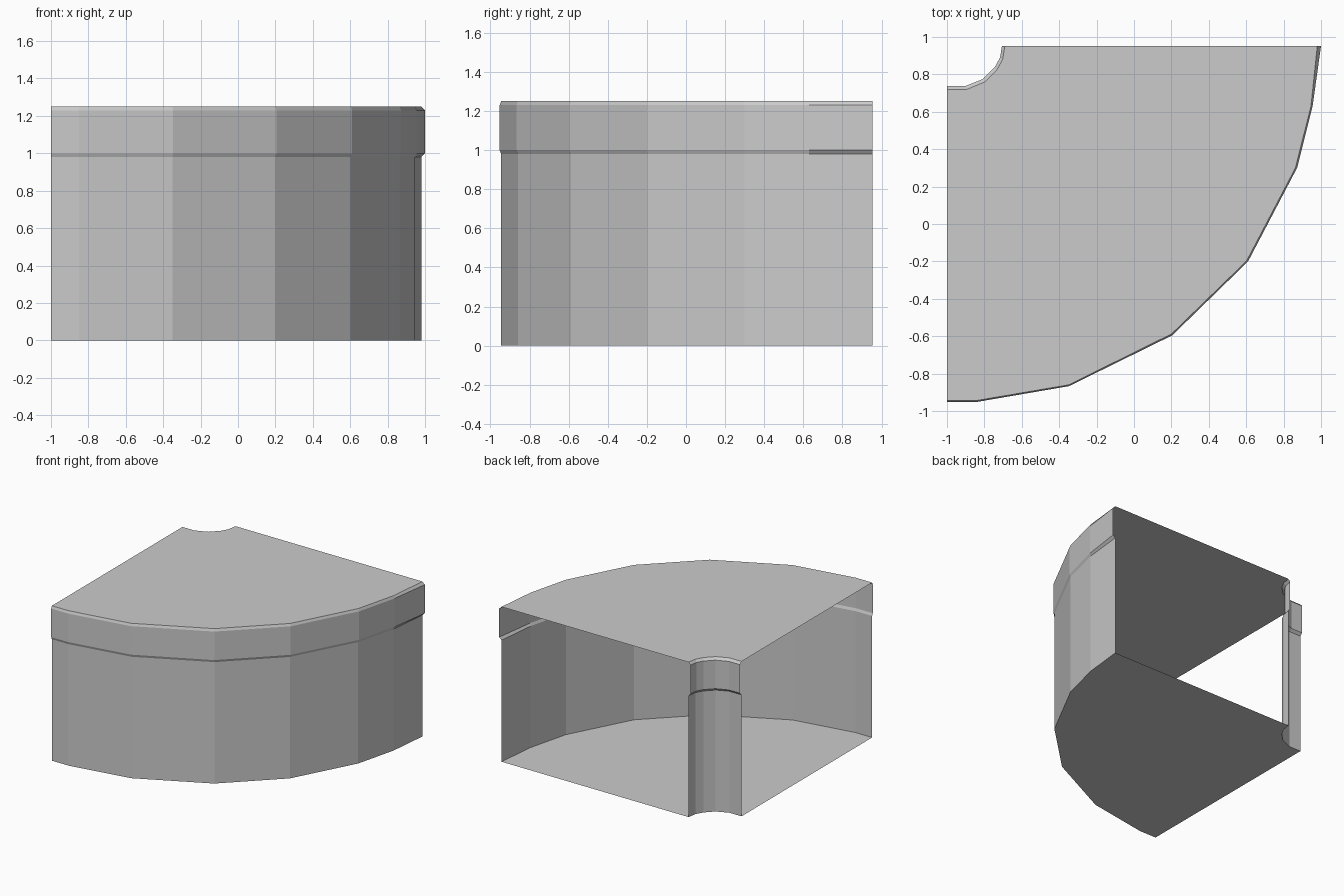
import bpy

if "Cube" in bpy.data.objects:
    bpy.data.objects.remove(bpy.data.objects["Cube"])

# Plan outlines (x, y): recessed line of the wall, and the protruding upper band
OUTER_LOW = [(-1, -.945), (-.85, -.945), (-.35, -.86), (.2, -.588),
             (.602, -.197), (.863, .3), (.946, .63), (.98, .953)]
OUTER_BAND = [(-1, -.953), (-.85, -.953), (-.348, -.867), (.205, -.595),
              (.61, -.2), (.872, .3), (.955, .63), (1, .953)]
INNER_LOW = [(-1, .72), (-.893, .72), (-.797, .76), (-.733, .825), (-.702, .88), (-.69, .953)]
INNER_BAND = [(-1, .738), (-.9, .738), (-.808, .775), (-.744, .84), (-.716, .89), (-.706, .953)]


def make(name, verts, faces):
    mesh = bpy.data.meshes.new(name)
    mesh.from_pydata(verts, [], faces)
    obj = bpy.data.objects.new(name, mesh)
    bpy.context.collection.objects.link(obj)
    return obj


def wall(name, low, band, flip=False):
    """Wall with a ledge below the upper band and a chamfered top edge."""
    levels = [(low, 0), (low, .98), (band, 1.0), (band, 1.23), (low, 1.25)]
    n = len(low)
    verts = [(x, y, z) for line, z in levels for x, y in line]
    faces = []
    for r in range(len(levels) - 1):
        for i in range(n - 1):
            a = r * n + i
            f = (a, a + 1, a + n + 1, a + n)
            faces.append(f[::-1] if flip else f)
    return make(name, verts, faces)


def cap(name, z, flip=False):
    """Flat quarter-ring sheet between both walls."""
    verts = [(x, y, z) for x, y in OUTER_LOW + INNER_LOW[::-1]]
    face = list(range(len(verts)))
    return make(name, verts, [face[::-1] if flip else face])


# Curved walls; the two straight sides stay open
wall("outer_wall", OUTER_LOW, OUTER_BAND)
wall("inner_wall", INNER_LOW, INNER_BAND, flip=True)

# Top and bottom sheets
cap("top_sheet", 1.25)
cap("bottom_sheet", 0, flip=True)
